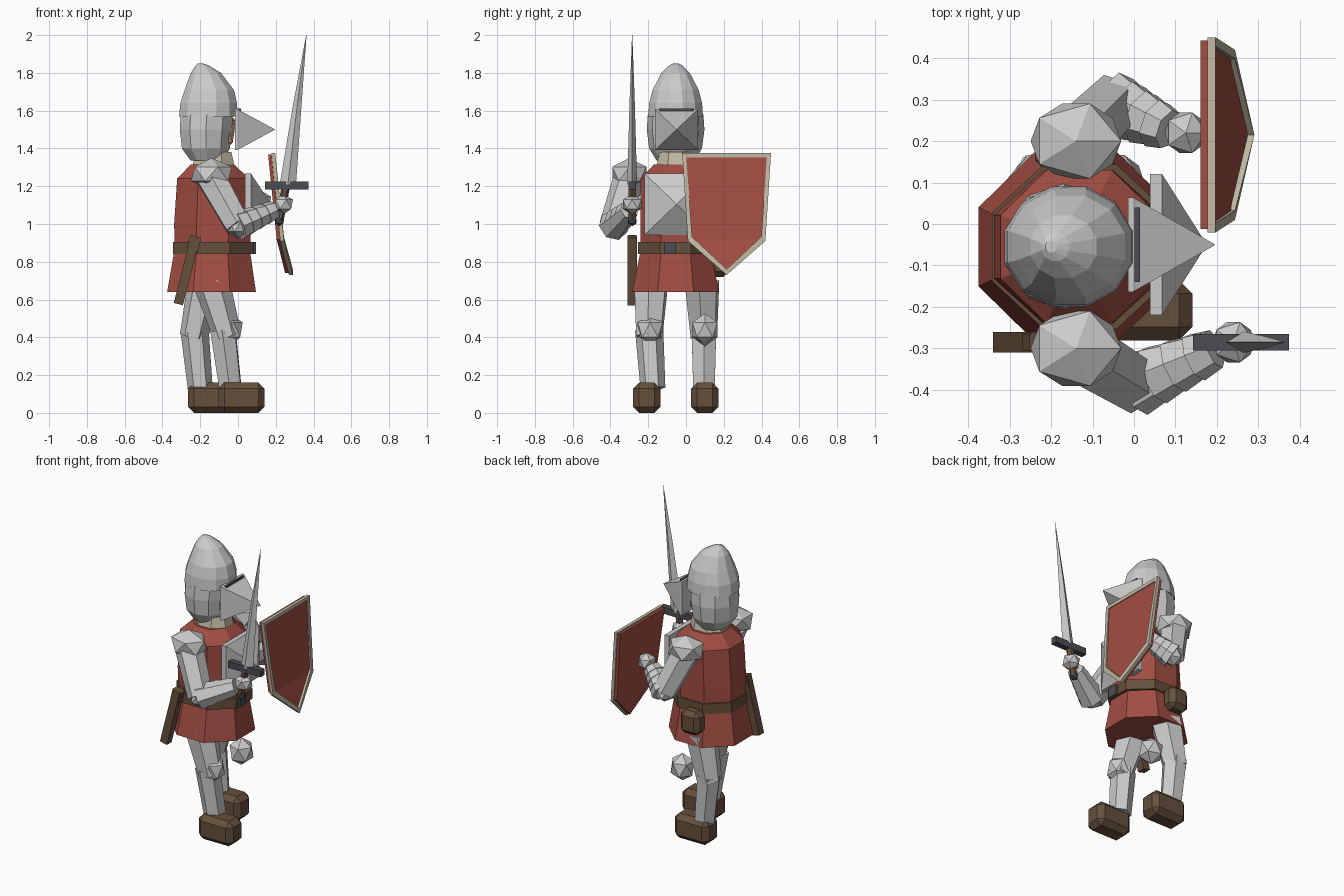
import bpy, bmesh, math
from mathutils import Vector, Matrix

if "Cube" in bpy.data.objects:
    bpy.data.objects.remove(bpy.data.objects["Cube"])

def mat(name, c):
    m = bpy.data.materials.new(name)
    m.diffuse_color = (*c, 1)
    m.use_nodes = True
    m.node_tree.nodes["Principled BSDF"].inputs["Base Color"].default_value = m.diffuse_color
    return m

RED = mat("red_cloth", (0.36, 0.075, 0.055))
BROWN = mat("leather", (0.13, 0.08, 0.045))
SKIN = mat("skin", (0.5, 0.28, 0.17))
CREAM = mat("linen", (0.55, 0.5, 0.38))
DARK = mat("dark_iron", (0.07, 0.075, 0.085))

def finish(name, bm, material=None):
    bmesh.ops.recalc_face_normals(bm, faces=bm.faces)
    me = bpy.data.meshes.new(name)
    bm.to_mesh(me)
    bm.free()
    ob = bpy.data.objects.new(name, me)
    bpy.context.collection.objects.link(ob)
    if material:
        me.materials.append(material)
    return ob

def skin_rings(bm, rings):
    """Join equal-sized rings of points into a closed body."""
    vs = [[bm.verts.new(p) for p in r] for r in rings]
    n = len(vs[0])
    for a, b in zip(vs, vs[1:]):
        for i in range(n):
            j = (i + 1) % n
            bm.faces.new((a[i], a[j], b[j], b[i]))
    bm.faces.new(vs[0][::-1])
    bm.faces.new(vs[-1])

def stack(name, rows, n, material=None):
    """Upright body; rows are (x, y, z, rx, ry), flats face the axes."""
    bm = bmesh.new()
    k = 1 / math.cos(math.pi / n)
    ang = [(i + 0.5) * 2 * math.pi / n for i in range(n)]
    skin_rings(bm, [[(x + rx * k * math.cos(a), y + ry * k * math.sin(a), z) for a in ang]
                    for x, y, z, rx, ry in rows])
    return finish(name, bm, material)

def limb(name, a, b, r1, r2, n=6, material=None, steps=((0, 0), (1, 1))):
    """Tapered prism from a to b; steps are (along, radius blend)."""
    a, b = Vector(a), Vector(b)
    q = (b - a).to_track_quat('Z', 'Y')
    bm = bmesh.new()
    rings = []
    for t, u in steps:
        r = r1 + (r2 - r1) * u
        rings.append([a.lerp(b, t) + q @ Vector((r * math.cos(2 * math.pi * (i + .5) / n),
                      r * math.sin(2 * math.pi * (i + .5) / n), 0)) for i in range(n)])
    skin_rings(bm, rings)
    return finish(name, bm, material)

def ball(name, c, s, material=None, sub=1):
    bm = bmesh.new()
    bmesh.ops.create_icosphere(bm, subdivisions=sub, radius=1,
                               matrix=Matrix.Translation(c) @ Matrix.Diagonal((*s, 1)))
    return finish(name, bm, material)

def box(name, c, s, material=None, bevel=0, tilt=0):
    bm = bmesh.new()
    bmesh.ops.create_cube(bm, size=1, matrix=Matrix.Diagonal((*s, 1)))
    if bevel:
        bmesh.ops.bevel(bm, geom=bm.edges[:], offset=bevel, segments=1, affect='EDGES')
    bm.transform(Matrix.Translation(c) @ Matrix.Rotation(tilt, 4, 'Y'))
    return finish(name, bm, material)

def pyramid(name, x, y, z, hy, hz, tip, back=0.015):
    """Four-sided spike plate facing +x."""
    bm = bmesh.new()
    sq = ((-1, -1), (1, -1), (1, 1), (-1, 1))
    skin_rings(bm, [[(x - back, y + hy * i, z + hz * j) for i, j in sq],
                    [(x, y + hy * i, z + hz * j) for i, j in sq],
                    [(tip, y + .001 * i, z + .001 * j) for i, j in sq]])
    return finish(name, bm)

Y = -0.055
# Tunic, skirt, belt and collar
stack("tunic", [(-.135, Y, .86, .2, .185), (-.135, Y, 1.0, .203, .185),
                (-.132, Y, 1.24, .19, .185), (-.135, Y, 1.315, .115, .115)], 8, RED)
stack("tunic_skirt", [(-.14, Y, .64, .235, .23), (-.137, Y, .86, .2, .185)], 8, RED)
stack("belt", [(-.13, Y, .84, .213, .198), (-.13, Y, .905, .213, .198)], 8, BROWN)
box("buckle", (.085, -.085, .873), (.02, .065, .065), DARK)
stack("collar", [(-.13, Y, 1.29, .115, .105), (-.13, Y, 1.38, .095, .085)], 8, CREAM)
pyramid("breastplate", .068, -.05, 1.105, .17, .163, .175, .03)

# Head: mail hood, face, helmet and pointed visor
stack("mail_hood", [(-.165, Y, 1.335, .085, .095), (-.17, Y, 1.4, .127, .133),
                    (-.17, Y, 1.5, .138, .145), (-.165, Y, 1.58, .138, .14)], 10)
ball("face", (-.1, Y, 1.49), (.1, .1, .13), SKIN)
stack("helmet", [(-.157, Y, 1.57, .155, .145), (-.155, Y, 1.64, .15, .14),
                 (-.152, Y, 1.71, .13, .122), (-.17, Y, 1.8, .08, .075),
                 (-.19, Y, 1.84, .034, .034), (-.2, Y, 1.85, .014, .014)], 12)
pyramid("visor", -.003, -.05, 1.5, .114, .108, .195, .012)
box("eye_slot", (.008, -.05, 1.602), (.014, .18, .018), DARK)

# Legs: one forward, one trailing
for side, y, hip, knee, top, ankle, boot in (("right", -.195, -.14, -.055, -.08, -.04, .018),
                                             ("left", .095, -.17, -.235, -.23, -.2, -.142)):
    out = -1 if y < 0 else 1
    limb(side + "_thigh", (hip, y + .01 * -out, .69), (knee, y, .4), .098, .075)
    limb(side + "_shin", (top, y, .44), (ankle, y - .01 * out + .01, .13), .075, .066)
    ball(side + "_knee_guard", (-.045, y + .005, .44), (.078, .078, .088))
    box(side + "_boot", (boot, y + .005 - .018 * (out < 0), .08), (.245, .145, .16), BROWN, .032)

# Arms: pauldron, upper arm, elbow, banded forearm and fist
bands = []
for i in range(4):
    bands += [(i / 4, i / 4 - .15), ((i + .98) / 4, i / 4 + .25)]
for side, shoulder, elbow, wrist, fist in (
        ("right", (-.14, -.3, 1.24), (.0, -.385, .99), (.195, -.3, 1.075), (.24, -.285, 1.105)),
        ("left", (-.14, .2, 1.24), (-.05, .29, 1.0), (.085, .228, 1.095), (.125, .22, 1.12))):
    ball(side + "_pauldron", (shoulder[0], shoulder[1], 1.265), (.122, .106, .085))
    limb(side + "_upper_arm", shoulder, elbow, .085, .075, 6)
    ball(side + "_elbow", elbow, (.066, .066, .066))
    limb(side + "_forearm", elbow, wrist, .078, .05, 7, None, bands)
    ball(side + "_fist", fist, (.057, .057, .055))

# Sword held upright in the right hand
SY = -.285
limb("sword_grip", (.22, SY, 1.02), (.255, SY, 1.21), .022, .022, 6, BROWN)
ball("sword_pommel", (.22, SY, 1.015), (.027, .027, .027), DARK)
box("sword_guard", (.258, SY, 1.203), (.232, .04, .042), DARK)
bm = bmesh.new()
skin_rings(bm, [[(cx + w, SY, z), (cx, SY + d, z), (cx - w, SY, z), (cx, SY - d, z)]
                for cx, w, d, z in ((.264, .043, .026, 1.21), (.315, .022, .014, 1.64),
                                    (.362, .001, .001, 2.0))])
finish("sword_blade", bm)

# Scabbard and belt pouch
box("scabbard", (-.27, SY, .755), (.05, .05, .37), BROWN, 0, .25)
box("scabbard_throat", (-.232, SY, .9), (.06, .04, .07), BROWN, 0, .25)
box("pouch", (-.17, .175, .795), (.135, .1, .15), BROWN, .028)

# Shield: bent plate facing +x with a raised rim
outline = ((-.02, 1.375), (.45, 1.375), (.42, .91), (.215, .73), (.01, .91))

def shield_x(z):
    return .183 + (1.375 - z) * .1 + max(0, .91 - z) * .16

def inset(y, z, d):
    cy, cz = .215, 1.08
    return (y - math.copysign(d, y - cy) if abs(y - cy) > .01 else y,
            z - math.copysign(d * (1.4 if z < .8 else 1), z - cz))

def plate(bm, d, x0, x1):
    pts = [inset(y, z, d) for y, z in outline]
    loops = [[bm.verts.new((shield_x(z) + x, y, z)) for y, z in pts] for x in (x0, x1)]
    for v in loops:
        bm.faces.new((v[0], v[1], v[2], v[4]))
        bm.faces.new((v[4], v[2], v[3]))
    for i in range(5):
        j = (i + 1) % 5
        bm.faces.new((loops[0][i], loops[0][j], loops[1][j], loops[1][i]))

bm = bmesh.new()
plate(bm, .008, -.024, .006)
finish("shield_plate", bm, RED)
bm = bmesh.new()
loops = [[bm.verts.new((shield_x(z) + x, *inset(y, z, d))) for y, z in outline]
         for d, x in ((0, -.006), (.022, -.006), (.022, .014), (0, .014))]
for k in range(4):
    a, b = loops[k], loops[(k + 1) % 4]
    for i in range(5):
        j = (i + 1) % 5
        bm.faces.new((a[i], a[j], b[j], b[i]))
finish("shield_rim", bm, CREAM)
